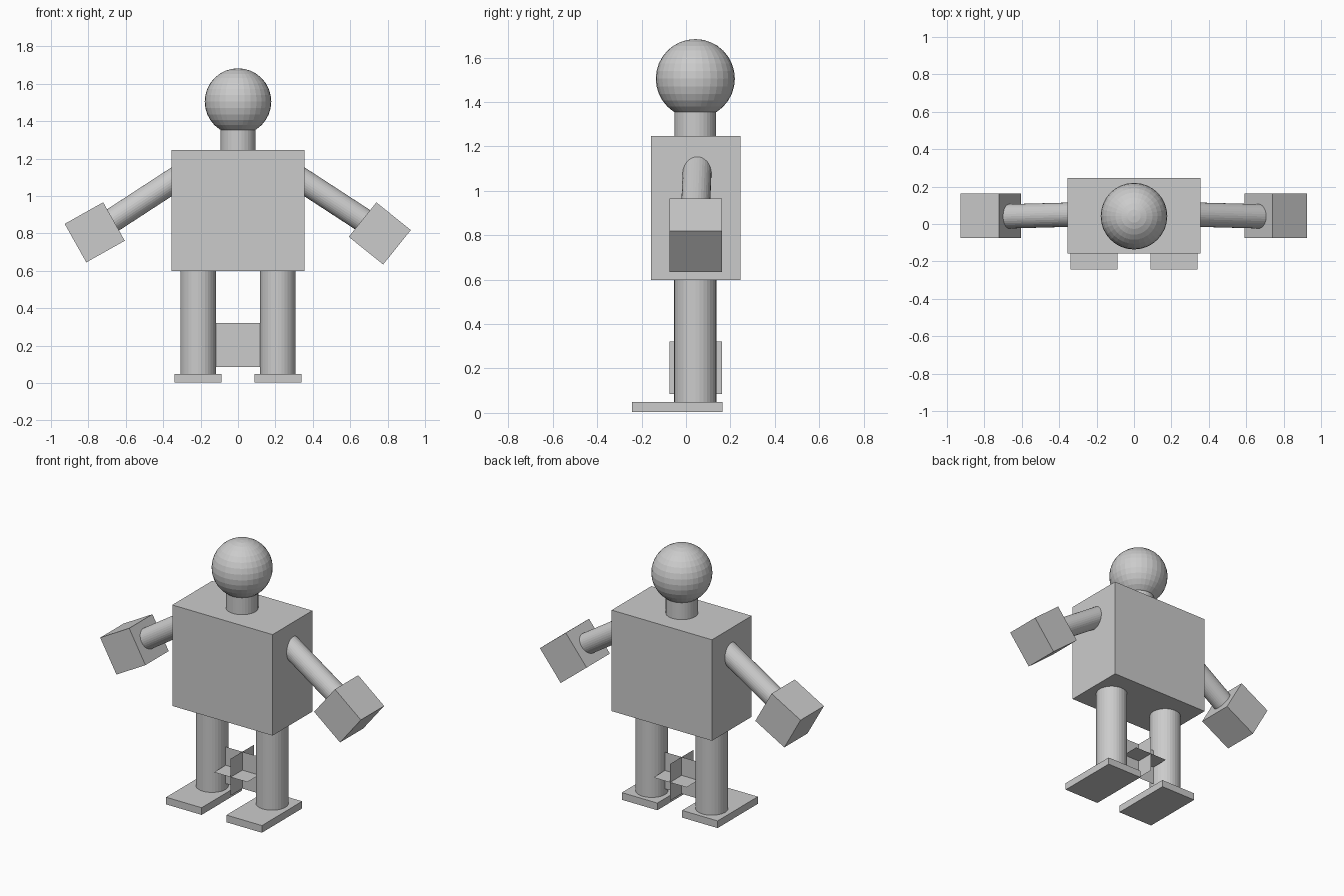
import bpy
from math import radians
from mathutils import Vector

if "Cube" in bpy.data.objects:
    bpy.data.objects.remove(bpy.data.objects["Cube"])

CY = 0.042  # shared depth centre of the figure


def box(name, lo, hi):
    lo, hi = Vector(lo), Vector(hi)
    bpy.ops.mesh.primitive_cube_add(size=1, location=(lo + hi) / 2)
    ob = bpy.context.object
    ob.name = name
    ob.scale = hi - lo
    return ob


def rod(name, a, b, r):
    a, b = Vector(a), Vector(b)
    bpy.ops.mesh.primitive_cylinder_add(vertices=32, radius=r, depth=(b - a).length,
                                        location=(a + b) / 2)
    ob = bpy.context.object
    ob.name = name
    ob.rotation_euler = (b - a).to_track_quat('Z', 'Y').to_euler()
    return ob


# Torso, neck and head
box("torso", (-0.356, -0.158, 0.598), (0.356, 0.245, 1.246))
rod("neck", (0, CY, 1.22), (0, CY, 1.38), 0.094)
bpy.ops.mesh.primitive_uv_sphere_add(segments=32, ring_count=16, radius=0.178,
                                     location=(0, CY, 1.505))
bpy.context.object.name = "head"

# Legs, feet and arms on both sides
for side, s in (("left", -1), ("right", 1)):
    rod(side + "_leg", (s * 0.213, CY, 0.03), (s * 0.213, CY, 0.62), 0.095)
    x = s * 0.214
    box(side + "_foot", (x - 0.126, -0.243, 0.003), (x + 0.126, 0.165, 0.049))
    rod(side + "_arm", (s * 0.30, 0.051, 1.112), (s * 0.71, 0.04, 0.845), 0.065)

# Block hands, each tilted a little differently
for name, x, z, tilt in (("left_hand", -0.766, 0.806, -29.3),
                         ("right_hand", 0.758, 0.80, 38.8)):
    bpy.ops.mesh.primitive_cube_add(size=0.236, location=(x, 0.044, z),
                                    rotation=(0, radians(tilt), 0))
    bpy.context.object.name = name

# Three crossed square sheets between the legs
for name, rot in (("flat_sheet", (0, 0, 0)), ("front_sheet", (90, 0, 0)),
                  ("side_sheet", (0, 90, 0))):
    bpy.ops.mesh.primitive_plane_add(size=0.236, location=(0, 0.044, 0.204),
                                     rotation=[radians(a) for a in rot])
    bpy.context.object.name = name
